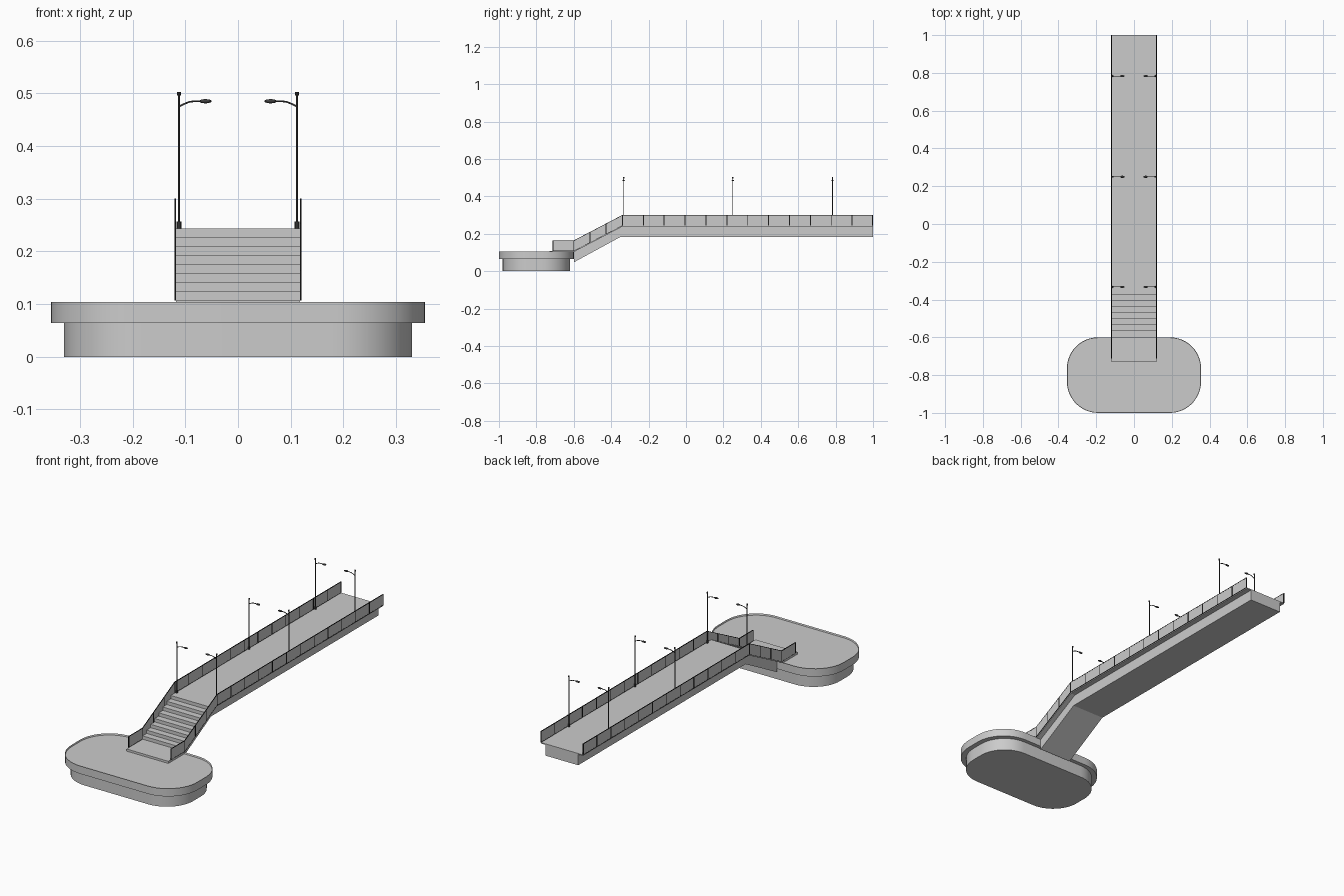
import bpy
import bmesh
import math
from mathutils import Matrix, Vector

if "Cube" in bpy.data.objects:
    bpy.data.objects.remove(bpy.data.objects["Cube"], do_unlink=True)


def make_material(name, value):
    mat = bpy.data.materials.new(name)
    mat.use_nodes = True
    color = (value, value, value, 1)
    mat.diffuse_color = color
    mat.node_tree.nodes["Principled BSDF"].inputs["Base Color"].default_value = color
    return mat


CONCRETE = make_material("concrete grey", 0.6)
METAL = make_material("dark lamp metal", 0.05)
BLACK = make_material("black railing frame", 0.012)


def finish(name, bm, mat, smooth=False):
    bmesh.ops.recalc_face_normals(bm, faces=bm.faces)
    mesh = bpy.data.meshes.new(name)
    bm.to_mesh(mesh)
    bm.free()
    mesh.materials.append(mat)
    obj = bpy.data.objects.new(name, mesh)
    bpy.context.collection.objects.link(obj)
    if smooth:
        bpy.ops.object.select_all(action="DESELECT")
        obj.select_set(True)
        bpy.context.view_layer.objects.active = obj
        bpy.ops.object.shade_smooth_by_angle(angle=math.radians(35))
    return obj


def extrude(bm, points, offset):
    face = bm.faces.new([bm.verts.new(p) for p in points])
    out = bmesh.ops.extrude_face_region(bm, geom=[face])
    moved = [g for g in out["geom"] if isinstance(g, bmesh.types.BMVert)]
    bmesh.ops.translate(bm, verts=moved, vec=offset)
    return [g for g in out["geom"] if isinstance(g, bmesh.types.BMFace)]


def side_profile(name, points, x0, x1, mat):
    """Extrude a (y, z) outline across x."""
    bm = bmesh.new()
    extrude(bm, [(x0, y, z) for y, z in points], (x1 - x0, 0, 0))
    return finish(name, bm, mat)


def rounded_slab(name, half_x, half_y, radius, z0, z1, lip=0):
    """Rounded rectangle slab, with a thin raised lip if wanted."""
    points = []
    for i, (sx, sy) in enumerate([(1, 1), (-1, 1), (-1, -1), (1, -1)]):
        for k in range(13):
            a = math.pi / 2 * (i + k / 12)
            points.append((sx * (half_x - radius) + radius * math.cos(a),
                           PLAZA_Y + sy * (half_y - radius) + radius * math.sin(a), z0))
    bm = bmesh.new()
    top = extrude(bm, points, (0, 0, z1 - z0))
    if lip:
        bmesh.ops.inset_region(bm, faces=top, thickness=0.002)
        bmesh.ops.translate(bm, verts=list(top[0].verts), vec=(0, 0, -lip))
    return finish(name, bm, CONCRETE, True)


def cylinder(bm, x, y, z0, z1, r0, r1, sides=10):
    bmesh.ops.create_cone(bm, cap_ends=True, segments=sides, radius1=r0, radius2=r1,
                          depth=z1 - z0, matrix=Matrix.Translation((x, y, (z0 + z1) / 2)))


# Key levels and positions
PLAZA_Y = -0.8
LOW, HIGH = 0.107, 0.243
FOOT, CREST, END = -0.6, -0.34, 1.0
LANDING = -0.73
HALF = 0.118
RAIL_H = 0.057
THICK = 0.005

# Rounded plaza in two tiers
rounded_slab("plaza_base", 0.33, 0.18, 0.15, 0, 0.064)
rounded_slab("plaza_top", 0.355, 0.2, 0.165, 0.064, 0.104, lip=0.008)

# Landing and stairs as one stepped slab
STEPS = 8
tread, rise = (CREST - FOOT) / STEPS, (HIGH - LOW) / STEPS
stairs = [(LANDING, LOW)]
for k in range(STEPS):
    y = FOOT + k * tread
    stairs += [(y, LOW + k * rise), (y, LOW + (k + 1) * rise)]
stairs += [(CREST, HIGH), (CREST, HIGH - THICK), (FOOT, LOW - THICK),
           (FOOT, 0.094), (LANDING, 0.094)]
side_profile("stairs", stairs, -HALF, HALF, CONCRETE)

# Thin deck slab
deck = [(CREST, HIGH), (END, HIGH), (END, HIGH - THICK), (CREST, HIGH - THICK)]
side_profile("deck", deck, -HALF, HALF, CONCRETE)

# Narrower box girder underneath
girder = [(FOOT, LOW - THICK), (CREST, HIGH - THICK), (END, HIGH - THICK),
          (END, 0.183), (CREST - 0.01, 0.183), (FOOT, 0.047)]
side_profile("girder", girder, -0.092, 0.092, CONCRETE)

# Railings: panels held in a slim frame of posts, handrail and bottom rail
path = [(-0.71, LOW), (FOOT, LOW), (CREST, HIGH), (END, HIGH)]


def band(low, high):
    """Strip following the railing path between two heights above it."""
    return [(y, z + low) for y, z in path] + [(y, z + high) for y, z in reversed(path)]


posts = [path[0]]
for (a, b), count in zip(zip(path, path[1:]), (1, 3, 12)):
    for k in range(1, count + 1):
        posts.append(tuple(Vector(a).lerp(Vector(b), k / count)))
for side, label in ((1, "left"), (-1, "right")):
    inner, outer = side * (HALF - 0.0005), side * (HALF + 0.0025)
    side_profile(label + "_railing_panel", band(0.002, RAIL_H - 0.003),
                 side * HALF, side * (HALF + 0.002), CONCRETE)
    side_profile(label + "_handrail", band(RAIL_H - 0.003, RAIL_H), inner, outer, BLACK)
    side_profile(label + "_bottom_rail", band(0, 0.002), inner, outer, BLACK)
    bm = bmesh.new()
    for y, z in posts:
        y = min(y, END - 0.002)
        m = Matrix.Translation((side * (HALF + 0.001), y, z + RAIL_H / 2))
        bmesh.ops.create_cube(bm, size=1, matrix=m @ Matrix.Diagonal((0.003, 0.005, RAIL_H - 0.002, 1)))
    finish(label + "_railing_posts", bm, BLACK)


def lamp(name, side, y):
    x = side * 0.112
    # Post with footing and cap
    bm = bmesh.new()
    cylinder(bm, x, y, HIGH, 0.257, 0.005, 0.0045)
    cylinder(bm, x, y, 0.257, 0.497, 0.0023, 0.0023)
    cylinder(bm, x, y, 0.496, 0.503, 0.0036, 0.0036)
    # Flattened lamp head
    head = Matrix.Translation((side * 0.062, y, 0.485))
    bmesh.ops.create_uvsphere(bm, u_segments=12, v_segments=8, radius=1,
                              matrix=head @ Matrix.Diagonal((0.012, 0.006, 0.004, 1)))
    finish(name + "_post", bm, METAL, True)
    # Curved arm reaching inward
    curve = bpy.data.curves.new(name + "_arm", "CURVE")
    curve.dimensions = "3D"
    curve.bevel_depth = 0.0018
    curve.bevel_resolution = 1
    spline = curve.splines.new("POLY")
    arm = [(0.112, 0.475), (0.102, 0.48), (0.092, 0.484), (0.082, 0.485), (0.066, 0.485)]
    spline.points.add(len(arm) - 1)
    for p, (ax, az) in zip(spline.points, arm):
        p.co = (side * ax, y, az, 1)
    curve.materials.append(METAL)
    obj = bpy.data.objects.new(name + "_arm", curve)
    bpy.context.collection.objects.link(obj)
    bpy.ops.object.select_all(action="DESELECT")
    obj.select_set(True)
    bpy.context.view_layer.objects.active = obj
    bpy.ops.object.convert(target="MESH")


# Three pairs of street lamps
for place, y in (("front", -0.333), ("middle", 0.25), ("rear", 0.783)):
    lamp(place + "_left_lamp", 1, y)
    lamp(place + "_right_lamp", -1, y)
